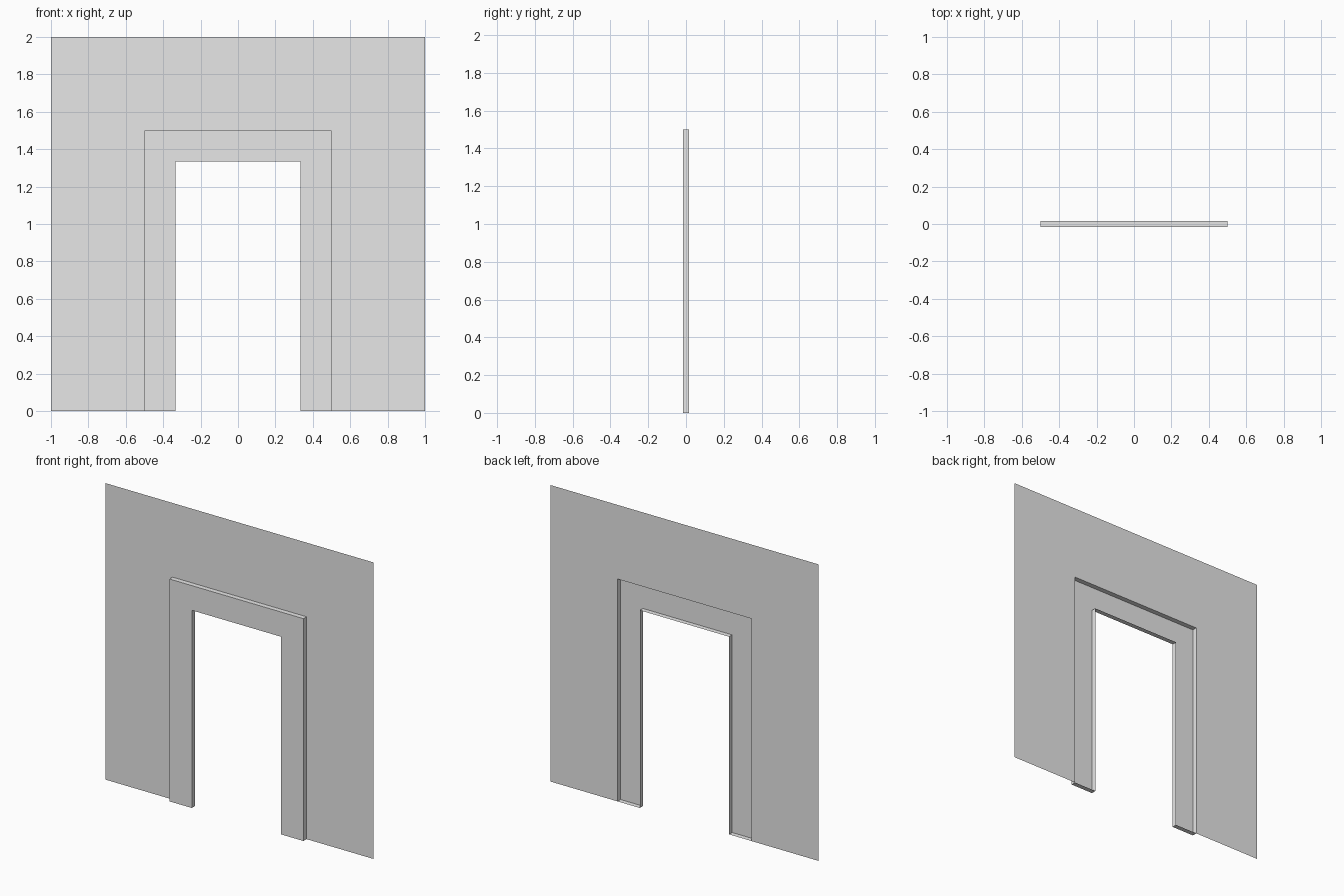
import bpy
import bmesh

if "Cube" in bpy.data.objects:
    bpy.data.objects.remove(bpy.data.objects["Cube"])

D = 1 / 60  # half of the relief depth

grey = bpy.data.materials.new("plain grey")
grey.diffuse_color = (0.8, 0.8, 0.8, 1)
grey.use_nodes = True
grey.node_tree.nodes["Principled BSDF"].inputs["Base Color"].default_value = grey.diffuse_color


def arch(half_width, height, y):
    """Open door-shaped path, from left foot to right foot."""
    return [(-half_width, y, 0), (-half_width, y, height),
            (half_width, y, height), (half_width, y, 0)]


def loft(name, paths, capped=False):
    """Skin neighbouring paths with quads; optionally close the feet."""
    bm = bmesh.new()
    rows = [[bm.verts.new(p) for p in path] for path in paths]
    for a, b in zip(rows, rows[1:]):
        for i in range(len(a) - 1):
            bm.faces.new((a[i], b[i], b[i + 1], a[i + 1]))
    if capped:
        bm.faces.new([r[0] for r in reversed(rows)])
        bm.faces.new([r[-1] for r in rows])
    mesh = bpy.data.meshes.new(name)
    bm.to_mesh(mesh)
    bm.free()
    mesh.materials.append(grey)
    obj = bpy.data.objects.new(name, mesh)
    bpy.context.collection.objects.link(obj)
    return obj


# thin flat wall with a doorway
loft("wall_panel", [arch(1, 2, D), arch(0.5, 1.5, D)])

# raised door surround, hollow at the back, closed at the feet
loft("door_surround", [arch(0.5, 1.5, D), arch(0.5, 1.5, -D),
                       arch(1 / 3, 4 / 3, -D), arch(1 / 3, 4 / 3, D)], capped=True)
